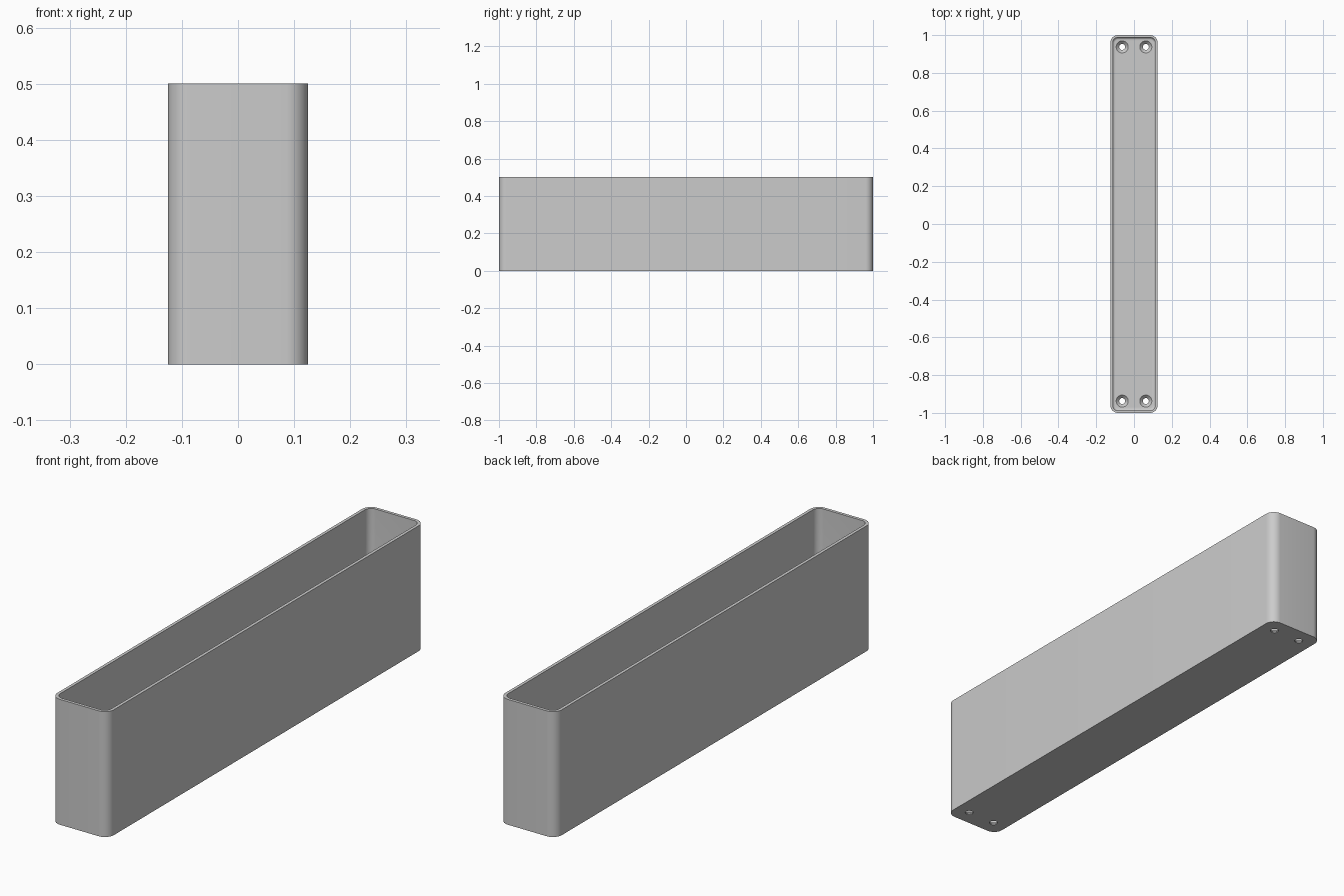
import bpy, bmesh, math

cube = bpy.data.objects.get("Cube")
if cube:
    bpy.data.objects.remove(cube, do_unlink=True)

grey = bpy.data.materials.new("light grey")
grey.use_nodes = True
grey.diffuse_color = (0.6, 0.6, 0.6, 1)
grey.node_tree.nodes["Principled BSDF"].inputs["Base Color"].default_value = grey.diffuse_color

HALF_X, HALF_Y, HEIGHT = 0.125, 1.0, 0.5
CORNER, WALL, FLOOR, FILLET = 0.04, 0.0125, 0.02, 0.0125
STEPS = 10


def ring(bm, inset, z):
    """Rounded rectangle, inset from the outer outline."""
    r = CORNER - inset
    verts = []
    for q, (sx, sy) in enumerate([(1, 1), (-1, 1), (-1, -1), (1, -1)]):
        for i in range(STEPS + 1):
            a = math.pi / 2 * (q + i / STEPS)
            verts.append(bm.verts.new((sx * (HALF_X - CORNER) + r * math.cos(a),
                                       sy * (HALF_Y - CORNER) + r * math.sin(a), z)))
    return verts


def finish(bm, name):
    bmesh.ops.recalc_face_normals(bm, faces=bm.faces[:])
    mesh = bpy.data.meshes.new(name)
    bm.to_mesh(mesh)
    bm.free()
    mesh.materials.append(grey)
    obj = bpy.data.objects.new(name, mesh)
    bpy.context.collection.objects.link(obj)
    return obj


# Open tray: outer wall, flat rim, inner wall, filleted floor
profile = [(0, 0), (0, HEIGHT), (WALL, HEIGHT)]
for i in range(7):
    a = math.pi / 2 * i / 6
    profile.append((WALL + FILLET * (1 - math.cos(a)), FLOOR + FILLET * (1 - math.sin(a))))
bm = bmesh.new()
rings = [ring(bm, inset, z) for inset, z in profile]
for low, high in zip(rings, rings[1:]):
    for i in range(len(low)):
        j = (i + 1) % len(low)
        bm.faces.new((low[i], low[j], high[j], high[i]))
bm.faces.new(rings[0])
bm.faces.new(rings[-1])
tray = finish(bm, "tray")

# Countersunk screw hole cutters, two at each end
HOLE, SINK = 0.016, 0.032
levels = [(HOLE, -0.02), (HOLE, FLOOR - (SINK - HOLE)), (SINK, FLOOR), (SINK, FLOOR + 0.003)]
bm = bmesh.new()
for sx in (-1, 1):
    for sy in (-1, 1):
        loops = [[bm.verts.new((sx * 0.0625 + r * math.cos(math.tau * k / 32),
                                sy * 0.9375 + r * math.sin(math.tau * k / 32), z))
                  for k in range(32)] for r, z in levels]
        for low, high in zip(loops, loops[1:]):
            for k in range(32):
                n = (k + 1) % 32
                bm.faces.new((low[k], low[n], high[n], high[k]))
        bm.faces.new(loops[0])
        bm.faces.new(loops[-1])
cutter = finish(bm, "screw_hole_cutter")
cutter.hide_render = True

# Cut the holes and remove the cutter
cut = tray.modifiers.new("screw holes", "BOOLEAN")
cut.operation = "DIFFERENCE"
cut.solver = "EXACT"
cut.object = cutter
bpy.ops.object.select_all(action="DESELECT")
bpy.context.view_layer.objects.active = tray
tray.select_set(True)
bpy.ops.object.modifier_apply(modifier=cut.name)
bpy.data.objects.remove(cutter, do_unlink=True)
bpy.ops.object.shade_smooth_by_angle(angle=math.radians(30))
